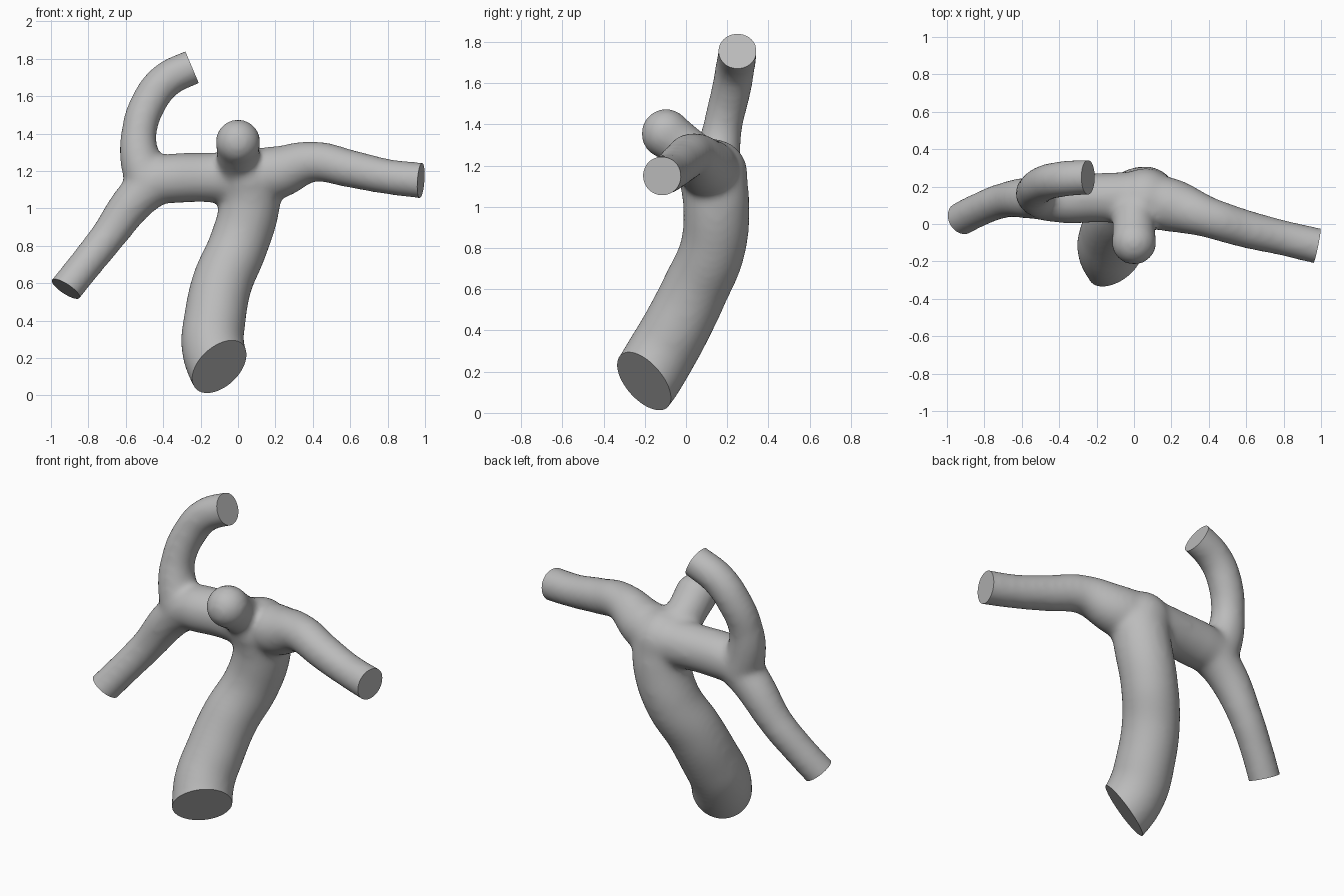
import bpy
from mathutils import Vector

if "Cube" in bpy.data.objects:
    bpy.data.objects.remove(bpy.data.objects["Cube"], do_unlink=True)

grey = bpy.data.materials.new("plain grey")
grey.use_nodes = True
colour = (0.5, 0.5, 0.5, 1)
grey.diffuse_color = colour
grey.node_tree.nodes["Principled BSDF"].inputs["Base Color"].default_value = colour


def tube(name, points):
    """Round tube through (x, y, z, radius) points."""
    curve = bpy.data.curves.new(name, 'CURVE')
    curve.dimensions = '3D'
    curve.bevel_depth = 1
    curve.bevel_resolution = 8
    curve.use_fill_caps = True
    spline = curve.splines.new('BEZIER')
    spline.bezier_points.add(len(points) - 1)
    for p, (x, y, z, r) in zip(spline.bezier_points, points):
        p.co = (x, y, z)
        p.radius = r + 0.005
        p.handle_left_type = p.handle_right_type = 'AUTO'
    obj = bpy.data.objects.new(name, curve)
    bpy.context.collection.objects.link(obj)
    return obj


def ball(name, centre, radius):
    bpy.ops.mesh.primitive_uv_sphere_add(segments=32, ring_count=16, radius=radius, location=centre)
    bpy.context.object.name = name
    return bpy.context.object


# Tubes run a little past their ends and are trimmed flat later
parts = [
    tube("trunk", [(-0.01, -0.32, 0.02, 0.165), (-0.10, -0.205, 0.15, 0.165),
                   (-0.135, -0.13, 0.27, 0.165), (-0.125, -0.055, 0.4, 0.162),
                   (-0.085, 0.045, 0.6, 0.158), (0.0, 0.13, 0.8, 0.155),
                   (0.06, 0.147, 1.0, 0.157), (0.07, 0.135, 1.13, 0.16)]),
    tube("left_branch", [(0.0, 0.14, 1.17, 0.14), (0.2, 0.1, 1.19, 0.14),
                         (0.4, 0.035, 1.25, 0.104), (0.6, -0.027, 1.212, 0.097),
                         (0.8, -0.075, 1.17, 0.09), (1.08, -0.14, 1.14, 0.093)]),
    tube("right_branch", [(0.1, 0.14, 1.16, 0.14), (-0.2, 0.14, 1.165, 0.127),
                          (-0.35, 0.135, 1.16, 0.13), (-0.5, 0.14, 1.14, 0.115)]),
    tube("hook_branch", [(-0.47, 0.14, 1.12, 0.12), (-0.52, 0.155, 1.25, 0.105),
                         (-0.53, 0.18, 1.4, 0.09), (-0.475, 0.22, 1.57, 0.092),
                         (-0.385, 0.24, 1.685, 0.092), (-0.245, 0.25, 1.755, 0.09),
                         (-0.14, 0.25, 1.80, 0.09)]),
    tube("lower_branch", [(-0.43, 0.135, 1.15, 0.12), (-0.55, 0.14, 1.045, 0.108),
                          (-0.7, 0.125, 0.845, 0.09), (-0.82, 0.08, 0.695, 0.086),
                          (-0.92, 0.03, 0.57, 0.086), (-0.99, -0.01, 0.48, 0.086)]),
    tube("stub", [(0.01, 0.12, 1.18, 0.12), (0.0, 0.02, 1.265, 0.108),
                  (0.0, -0.09, 1.35, 0.112)]),
    ball("stub_end", (0, -0.097, 1.355), 0.122),
    ball("junction", (0.06, 0.13, 1.16), 0.17),
]

# Fuse the parts into one smooth skin
bpy.ops.object.select_all(action='DESELECT')
for part in parts:
    part.select_set(True)
bpy.context.view_layer.objects.active = parts[0]
bpy.ops.object.convert(target='MESH')
bpy.ops.object.join()
body = bpy.context.object
body.name = "branching_tube"
remesh = body.modifiers.new("fuse", 'REMESH')
remesh.mode = 'VOXEL'
remesh.voxel_size = 0.016
soften = body.modifiers.new("soften", 'SMOOTH')
soften.factor = 0.5
soften.iterations = 20

# Flat ends: centre, outward direction, cutter size
ends = {
    "trunk_end": ((-0.105, -0.205, 0.15), (0.52, -0.63, -0.58), 0.6),
    "left_end": ((0.978, -0.118, 1.153), (0.98, -0.2, -0.07), 0.4),
    "hook_end": ((-0.245, 0.25, 1.753), (0.92, 0, 0.39), 0.4),
    "lower_end": ((-0.925, 0.03, 0.572), (-0.52, -0.3, -0.79), 0.4),
}
cutters = []
for name, (centre, direction, size) in ends.items():
    d = Vector(direction).normalized()
    bpy.ops.mesh.primitive_cube_add(size=size, location=Vector(centre) + d * size / 2,
                                    rotation=d.to_track_quat('Z', 'Y').to_euler())
    cutter = bpy.context.object
    cutter.name = name + "_cutter"
    cutters.append(cutter)
    trim = body.modifiers.new(name, 'BOOLEAN')
    trim.operation = 'DIFFERENCE'
    trim.solver = 'EXACT'
    trim.object = cutter

# Bake the modifiers and drop the cutters
bpy.ops.object.select_all(action='DESELECT')
body.select_set(True)
bpy.context.view_layer.objects.active = body
bpy.ops.object.convert(target='MESH')
for cutter in cutters:
    bpy.data.objects.remove(cutter, do_unlink=True)
body.data.materials.clear()
body.data.materials.append(grey)
for face in body.data.polygons:
    face.material_index = 0
bpy.ops.object.shade_smooth_by_angle(angle=0.6)
